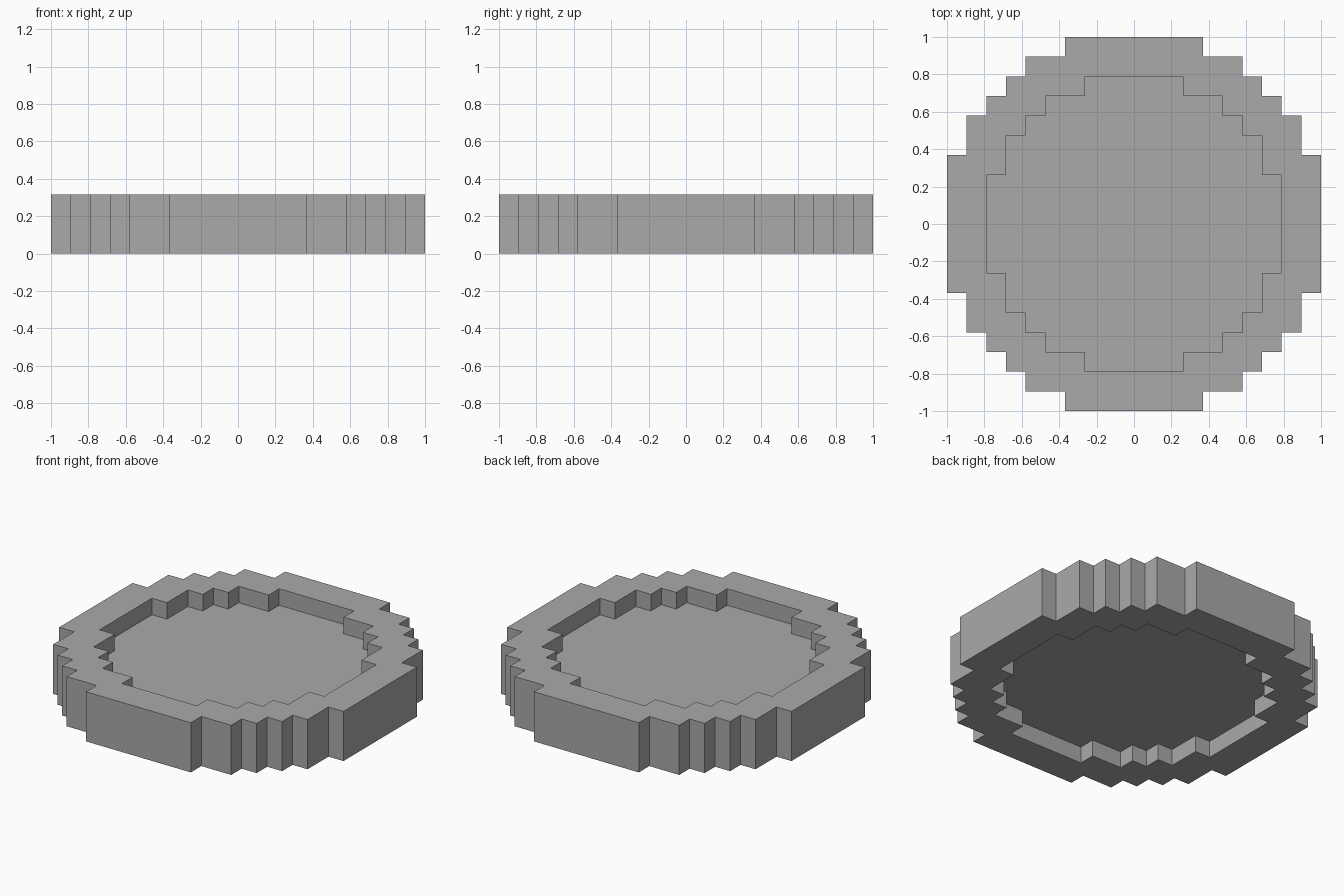
import bpy
import bmesh

cube = bpy.data.objects.get("Cube")
if cube:
    bpy.data.objects.remove(cube, do_unlink=True)

U = 2 / 19  # one block of the stepped grid

grey = bpy.data.materials.new("plain grey")
grey.use_nodes = True
colour = (0.4, 0.4, 0.4, 1)
grey.diffuse_color = colour
grey.node_tree.nodes["Principled BSDF"].inputs["Base Color"].default_value = colour


def stepped_outline(corners):
    """Full stepped circle from the outward corners of one quadrant, in blocks."""
    quarter = []
    for i, (x, y) in enumerate(corners):
        quarter.append((x, y))
        if i + 1 < len(corners):
            quarter.append((x, corners[i + 1][1]))
    outline = []
    for _ in range(4):
        outline += quarter
        quarter = [(y, -x) for x, y in quarter]
    return [(x * U, y * U) for x, y in outline]


def slab(name, outlines, bottom, top):
    """Extrude the area between the outlines from bottom to top."""
    bm = bmesh.new()
    edges = []
    for outline in outlines:
        verts = [bm.verts.new((x, y, bottom * U)) for x, y in outline]
        edges += [bm.edges.new((a, b)) for a, b in zip(verts, verts[1:] + verts[:1])]
    bmesh.ops.triangle_fill(bm, edges=edges, use_beauty=True, use_dissolve=False)
    result = bmesh.ops.extrude_face_region(bm, geom=bm.faces[:], use_keep_orig=True)
    moved = [v for v in result["geom"] if isinstance(v, bmesh.types.BMVert)]
    bmesh.ops.translate(bm, verts=moved, vec=(0, 0, (top - bottom) * U))
    bmesh.ops.recalc_face_normals(bm, faces=bm.faces[:])
    mesh = bpy.data.meshes.new(name)
    bm.to_mesh(mesh)
    bm.free()
    mesh.materials.append(grey)
    obj = bpy.data.objects.new(name, mesh)
    bpy.context.collection.objects.link(obj)
    return obj


outer = stepped_outline([(3.5, 9.5), (5.5, 8.5), (6.5, 7.5),
                         (7.5, 6.5), (8.5, 5.5), (9.5, 3.5)])
inner = stepped_outline([(2.5, 7.5), (4.5, 6.5), (5.5, 5.5),
                         (6.5, 4.5), (7.5, 2.5)])

# Tall rim with a thinner plate set halfway up inside it
slab("rim", [outer, inner], 0, 3)
slab("centre_plate", [inner], 1, 2)
